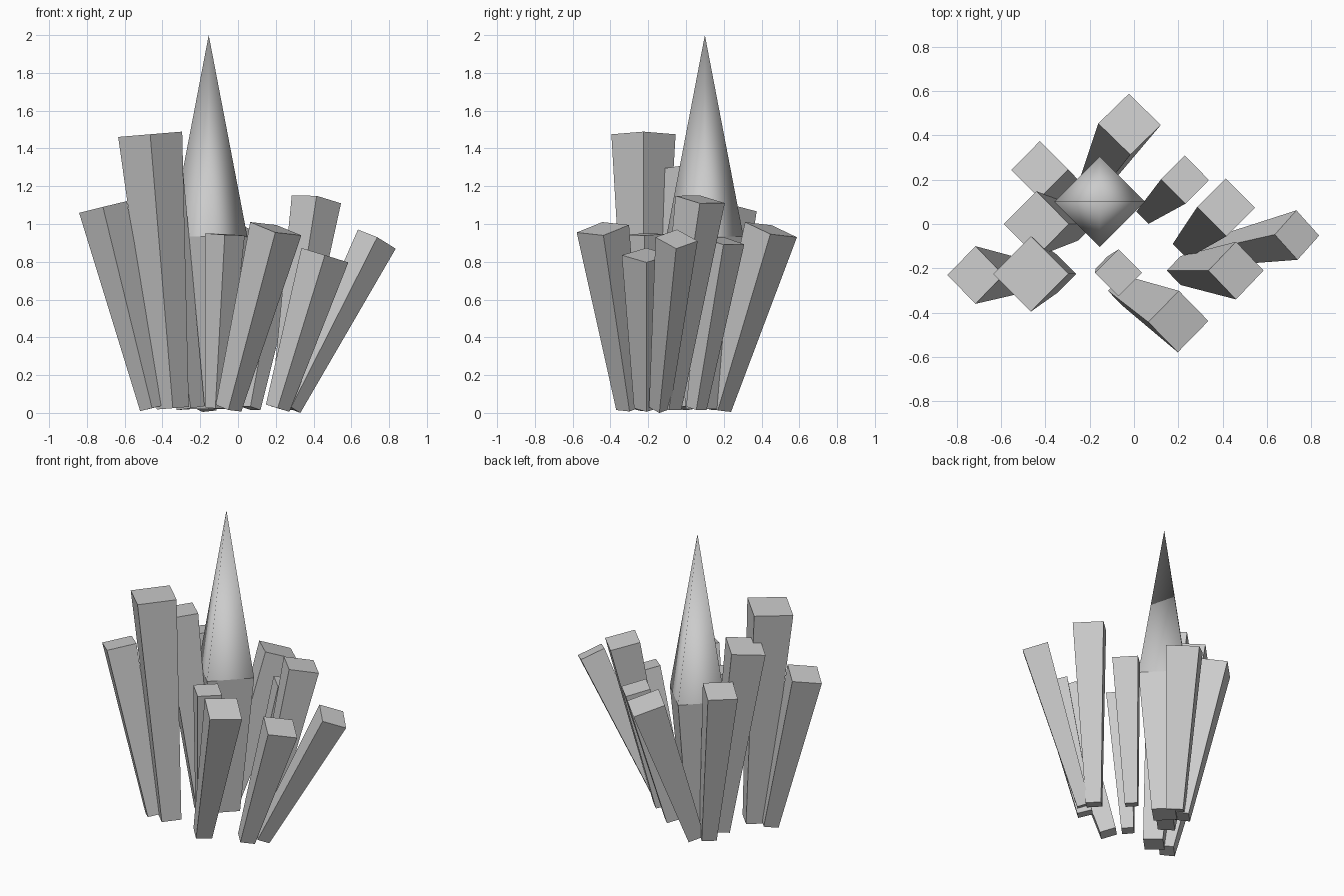
import bpy
from mathutils import Vector, Matrix

if "Cube" in bpy.data.objects:
    bpy.data.objects.remove(bpy.data.objects["Cube"])

stone = bpy.data.materials.new("grey_stone")
stone.use_nodes = True
stone.diffuse_color = (0.6, 0.6, 0.6, 1)
stone.node_tree.nodes["Principled BSDF"].inputs["Base Color"].default_value = (0.6, 0.6, 0.6, 1)


def shard(name, base, top, r_base, r_top, fill='NGON'):
    """Four-sided tapered shaft running from base to top."""
    base, top = Vector(base), Vector(top)
    axis = top - base
    bpy.ops.mesh.primitive_cone_add(vertices=4, radius1=r_base, radius2=r_top,
                                    depth=axis.length, end_fill_type=fill)
    ob = bpy.context.object
    ob.name = name
    turn = Vector((0, 0, 1)).rotation_difference(axis).to_matrix().to_4x4()
    ob.matrix_world = Matrix.Translation((base + top) / 2) @ turn
    ob.data.materials.append(stone)
    return ob


# Leaning shards: base x, y, then top x, y, z, then top radius
shards = {
    "back": (-.185, .17, -.02, .45, .97, .143),
    "back_left": (.065, .055, .23, .2, .91, .11),
    "left_tall": (.24, -.09, .415, .075, 1.13, .132),
    "left_outer": (.28, -.14, .735, -.05, .92, .112),
    "left_front": (.21, -.21, .46, -.21, .835, .13),
    "front": (-.05, -.3, .2, -.44, .975, .14),
    "front_small": (-.12, -.2, -.07, -.22, .945, .106),
    "right_tallest": (-.345, -.225, -.465, -.225, 1.475, .17),
    "right_outer": (-.455, -.235, -.715, -.23, 1.09, .13),
    "right_middle": (-.25, 0, -.44, 0, 1.29, .148),
    "right_back": (-.26, .14, -.425, .245, 1.08, .13),
}
for name, (bx, by, tx, ty, tz, r) in shards.items():
    shard(name + "_shard", (bx, by, .025), (tx, ty, tz), r / 2, r)

# Upright central shaft with a smooth pointed tip
cx, cy = -.155, .1
shard("central_shaft", (cx, cy, .02), (cx, cy, .935), .1, .204)
tip = shard("central_tip", (cx, cy, .935), (cx, cy, 2), .204, 0)
for face in tip.data.polygons:
    face.use_smooth = len(face.vertices) == 3
